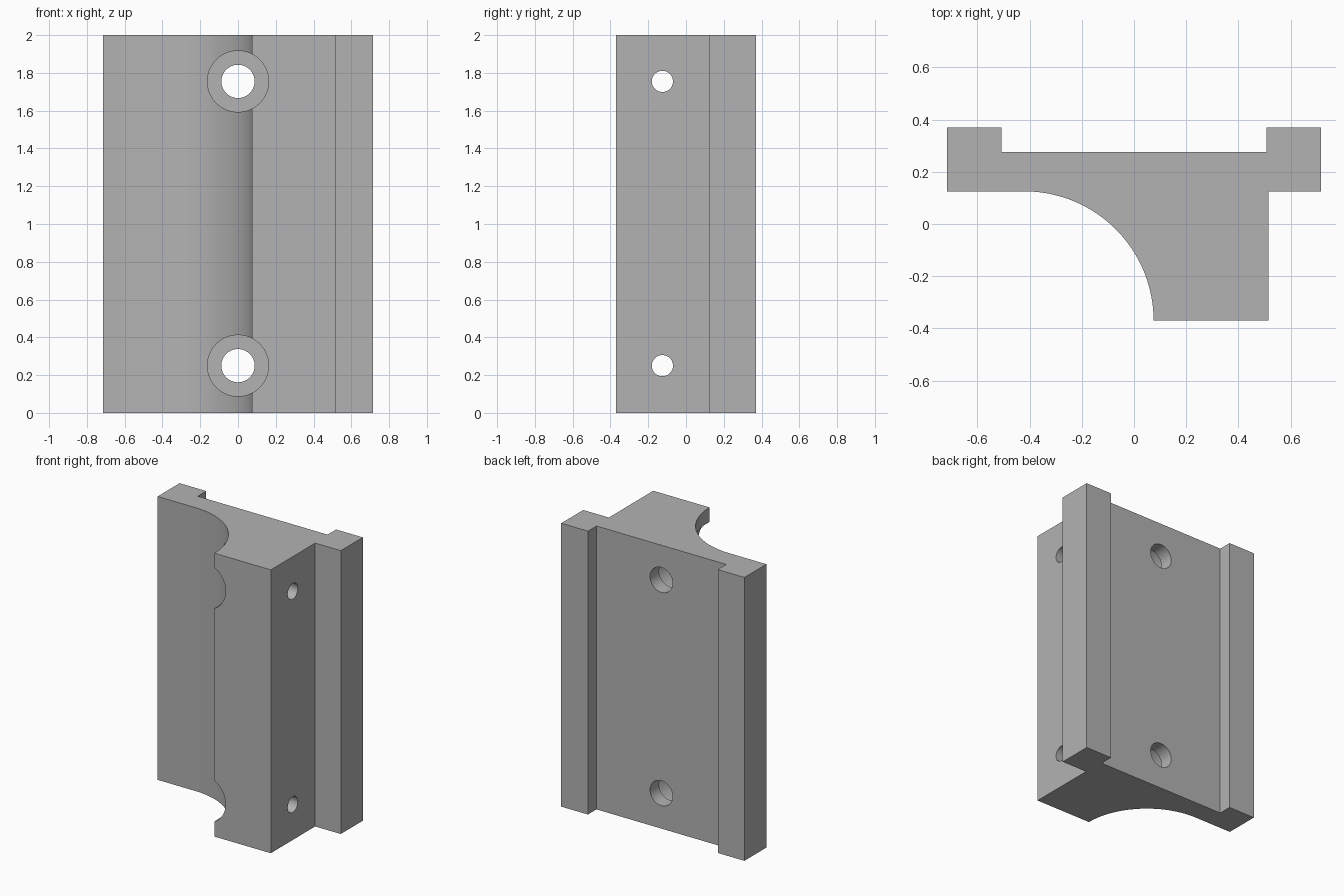
import bpy, bmesh, math
from mathutils import Matrix, Vector

cube = bpy.data.objects.get("Cube")
if cube:
    bpy.data.objects.remove(cube, do_unlink=True)

# Single plain metal colour
metal = bpy.data.materials.new("grey metal")
metal.use_nodes = True
grey = (0.45, 0.45, 0.45, 1)
metal.diffuse_color = grey
metal.node_tree.nodes["Principled BSDF"].inputs["Base Color"].default_value = grey

HEIGHT = 2.0
FRONT, PLATE_FRONT, PLATE_BACK, RAIL_BACK = -0.37, 0.125, 0.275, 0.37
HALF_WIDTH, BLOCK_RIGHT, RAIL_INNER = 0.715, 0.515, 0.507
COVE_X, COVE_RADIUS = -0.42, PLATE_FRONT - FRONT
HOLE_HEIGHTS = (0.25, 1.755)


def add_object(name, bm):
    bmesh.ops.recalc_face_normals(bm, faces=bm.faces)
    mesh = bpy.data.meshes.new(name)
    bm.to_mesh(mesh)
    bm.free()
    mesh.materials.append(metal)
    obj = bpy.data.objects.new(name, mesh)
    bpy.context.collection.objects.link(obj)
    return obj


def cylinder(name, start, end, radius):
    start, end = Vector(start), Vector(end)
    axis = end - start
    turn = Vector((0, 0, 1)).rotation_difference(axis).to_matrix().to_4x4()
    bm = bmesh.new()
    bmesh.ops.create_cone(bm, cap_ends=True, segments=64, radius1=radius,
                          radius2=radius, depth=axis.length,
                          matrix=Matrix.Translation((start + end) / 2) @ turn)
    return add_object(name, bm)


# Bracket body: plate, two rear rails and a front block with a concave cove
cove = []
steps = 40
for i in range(steps + 1):
    a = math.pi / 2 * i / steps
    cove.append((COVE_X + COVE_RADIUS * math.cos(a), FRONT + COVE_RADIUS * math.sin(a)))
outline = [
    (BLOCK_RIGHT, FRONT), (BLOCK_RIGHT, PLATE_FRONT),
    (HALF_WIDTH, PLATE_FRONT), (HALF_WIDTH, RAIL_BACK),
    (RAIL_INNER, RAIL_BACK), (RAIL_INNER, PLATE_BACK),
    (-RAIL_INNER, PLATE_BACK), (-RAIL_INNER, RAIL_BACK),
    (-HALF_WIDTH, RAIL_BACK), (-HALF_WIDTH, PLATE_FRONT),
] + cove[::-1]

bm = bmesh.new()
base = bm.faces.new([bm.verts.new((x, y, 0)) for x, y in outline])
extruded = bmesh.ops.extrude_face_region(bm, geom=[base], use_keep_orig=True)
top = [v for v in extruded["geom"] if isinstance(v, bmesh.types.BMVert)]
bmesh.ops.translate(bm, verts=top, vec=(0, 0, HEIGHT))
body = add_object("bracket_body", bm)

# Screw holes with counterbores, and cross holes through the block
cutters = []
for z in HOLE_HEIGHTS:
    cutters += [
        cylinder("counterbore_cutter", (0, -0.6, z), (0, 0.175, z), 0.162),
        cylinder("screw_hole_cutter", (0, -0.5, z), (0, 0.6, z), 0.088),
        cylinder("cross_hole_cutter", (-0.8, -0.125, z), (0.8, -0.125, z), 0.056),
    ]
bpy.context.view_layer.objects.active = body
for cutter in cutters:
    cut = body.modifiers.new("hole", "BOOLEAN")
    cut.operation = "DIFFERENCE"
    cut.solver = "EXACT"
    cut.object = cutter
    bpy.ops.object.modifier_apply(modifier=cut.name)
for cutter in cutters:
    bpy.data.objects.remove(cutter, do_unlink=True)

# Smooth curved walls, sharp machined edges
bpy.ops.object.select_all(action="DESELECT")
body.select_set(True)
bpy.ops.object.shade_smooth_by_angle(angle=math.radians(30))
